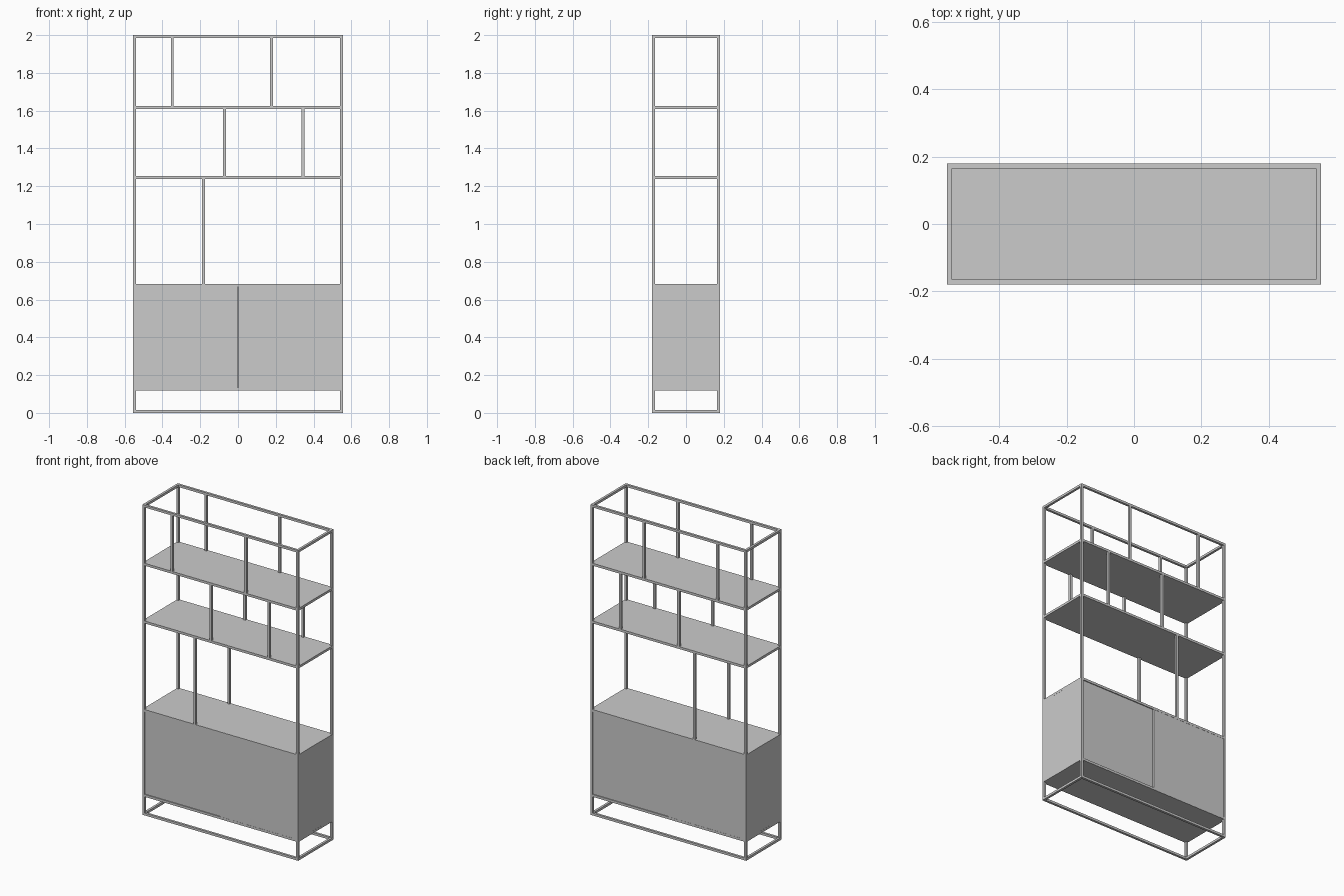
import bpy

if "Cube" in bpy.data.objects:
    bpy.data.objects.remove(bpy.data.objects["Cube"])

W, D, H, T = 1.11, 0.36, 2.0, 0.015   # overall size and tube thickness
X, Y = W / 2, D / 2


def box(name, x0, x1, y0, y1, z0, z1):
    bpy.ops.mesh.primitive_cube_add(
        size=1, location=((x0 + x1) / 2, (y0 + y1) / 2, (z0 + z1) / 2))
    ob = bpy.context.object
    ob.name = name
    ob.scale = (x1 - x0, y1 - y0, z1 - z0)
    bpy.ops.object.transform_apply(location=False, rotation=False, scale=True)
    return ob


def ring(name, z):
    # rectangular frame of four tubes, top face at z
    for side, y in (("front", -Y), ("back", Y - T)):
        box(f"{name}_{side}_rail", -X + T, X - T, y, y + T, z - T, z)
    for side, x in (("left", -X), ("right", X - T)):
        box(f"{name}_{side}_rail", x, x + T, -Y + T, Y - T, z - T, z)


# corner posts
for sx, x in (("left", -X), ("right", X - T)):
    for sy, y in (("front", -Y), ("back", Y - T)):
        box(f"{sy}_{sx}_post", x, x + T, y, y + T, 0, H)

# horizontal frames
LOW, CAB, MID, HIGH = 0.135, 0.682, 1.253, 1.625
for name, z in (("base", T), ("cabinet_floor", LOW), ("cabinet_top", CAB),
                ("middle_shelf", MID), ("upper_shelf", HIGH), ("top", H)):
    ring(name, z)

# boards filling the frames
for name, z in (("cabinet_floor", LOW), ("cabinet_top", CAB),
                ("middle_shelf", MID), ("upper_shelf", HIGH)):
    e = 0.0003
    box(name + "_board", -X + e, X - e, -Y + e, Y - e, z - T - e, z + e)

# staggered dividers, front and back
for name, z0, z1, xs in (("upper", HIGH, H - T, (-0.348, 0.178)),
                         ("middle", MID, HIGH - T, (-0.071, 0.344)),
                         ("lower", CAB, MID - T, (-0.183,))):
    for i, x in enumerate(xs):
        for side, y in (("front", -Y), ("back", Y - T)):
            box(f"{name}_{side}_divider_{i + 1}", x - T / 2, x + T / 2, y, y + T, z0, z1)

# cabinet side panels
for side, s in (("left", -1), ("right", 1)):
    xa, xb = sorted((s * (X - T), s * (X - 0.0003)))
    box(f"cabinet_{side}_panel", xa, xb, -Y + 0.0003, Y - 0.0003, LOW - T, CAB)

# doors and matching back panels, one of each pair set slightly deeper
for side, s in (("front", -1), ("back", 1)):
    for half, h in (("deep", s), ("proud", -s)):
        xa, xb = sorted((h * 0.002, h * (X - T)))
        inset = 0.006 if half == "deep" else 0.001
        ya, yb = sorted((s * (Y - inset), s * (Y - 0.02)))
        box(f"cabinet_{side}_{half}_panel", xa, xb, ya, yb, LOW - T, CAB - T)
    ya, yb = sorted((s * (Y - 0.015), s * (Y - 0.022)))
    box(f"cabinet_{side}_backing", -X + T, X - T, ya, yb, LOW, CAB - T)
